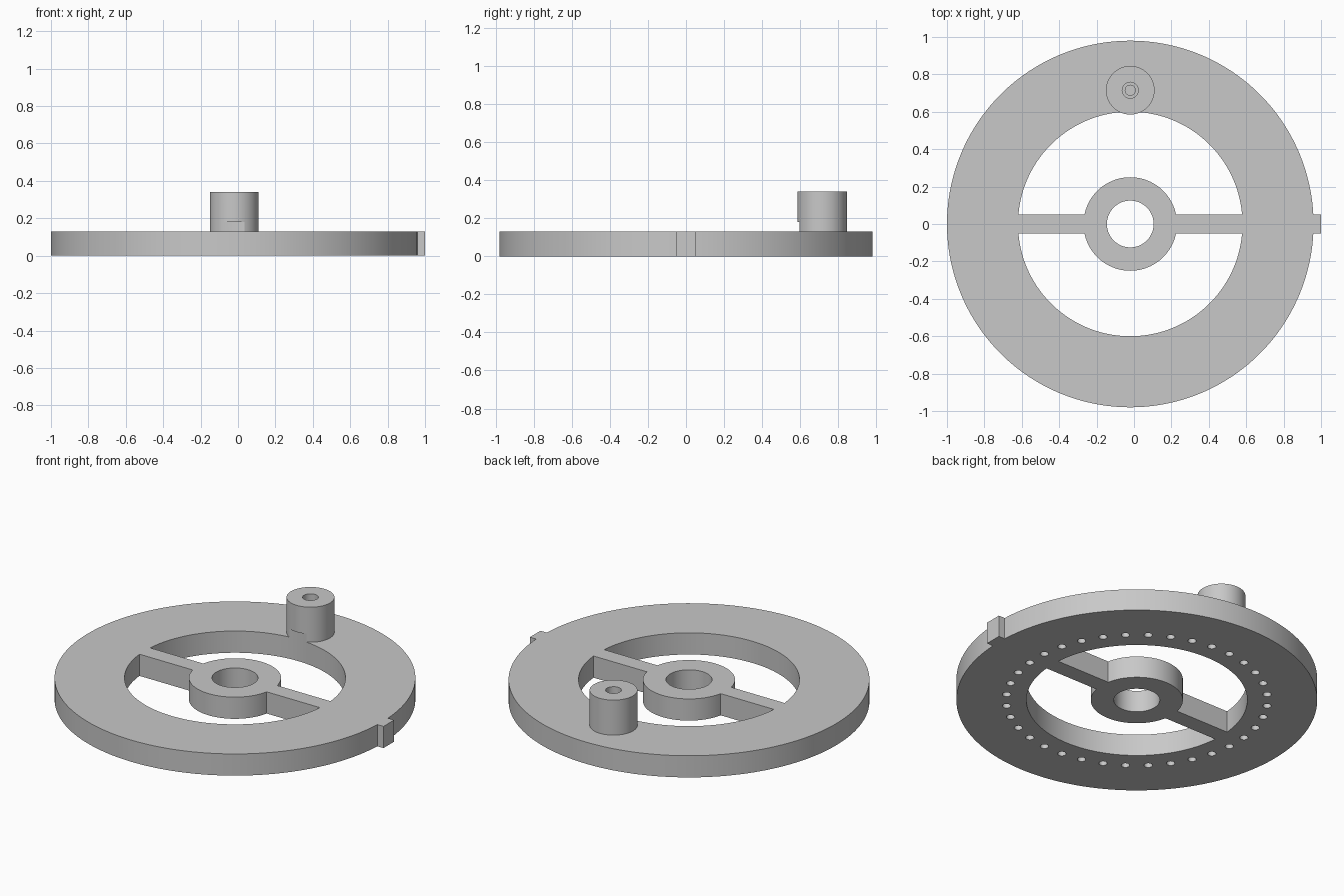
import bpy, bmesh, math

if "Cube" in bpy.data.objects:
    bpy.data.objects.remove(bpy.data.objects["Cube"])

CX = -0.02               # wheel axis
RIM, INNER, HUB, BORE = 0.98, 0.6, 0.25, 0.125
THICK, HALF = 0.13, 0.05  # plate thickness, half width of spokes and tab
KNOB_Y, KNOB_R, KNOB_TOP = 0.715, 0.13, 0.34

grey = bpy.data.materials.new("plain grey")
grey.diffuse_color = (0.58, 0.58, 0.58, 1)
grey.use_nodes = True
grey.node_tree.nodes["Principled BSDF"].inputs["Base Color"].default_value = grey.diffuse_color


def arc(r, a0, a1, n, cx=CX, cy=0.0):
    return [(cx + r * math.cos(a0 + (a1 - a0) * i / n),
             cy + r * math.sin(a0 + (a1 - a0) * i / n)) for i in range(n + 1)]


def circle(r, n, cx=CX, cy=0.0):
    return arc(r, 0, 2 * math.pi, n, cx, cy)[:-1]


def prism(name, outlines, z0, z1):
    """Extrude closed outlines from z0 to z1 into one object."""
    bm = bmesh.new()
    for pts in outlines:
        low = [bm.verts.new((x, y, z0)) for x, y in pts]
        top = [bm.verts.new((x, y, z1)) for x, y in pts]
        bm.faces.new(low[::-1])
        bm.faces.new(top)
        for i in range(len(pts)):
            j = (i + 1) % len(pts)
            bm.faces.new((low[i], low[j], top[j], top[i]))
    bmesh.ops.recalc_face_normals(bm, faces=bm.faces)
    mesh = bpy.data.meshes.new(name)
    bm.to_mesh(mesh)
    bm.free()
    mesh.materials.append(grey)
    ob = bpy.data.objects.new(name, mesh)
    bpy.context.collection.objects.link(ob)
    return ob


def combine(target, tool, operation="DIFFERENCE"):
    """Apply a boolean and remove the tool object."""
    bpy.context.view_layer.objects.active = target
    mod = target.modifiers.new("cut", "BOOLEAN")
    mod.operation, mod.object, mod.solver = operation, tool, "EXACT"
    bpy.ops.object.modifier_apply(modifier=mod.name)
    bpy.data.objects.remove(tool)


# Rim outline with the index tab on the +x side
a = math.asin(HALF / RIM)
outline = arc(RIM, a, 2 * math.pi - a, 180) + [(1.0, -HALF), (1.0, HALF)]
wheel = prism("wheel", [outline], 0, THICK)

# Two windows that leave the hub and its spokes
ai, ah = math.asin(HALF / INNER), math.asin(HALF / HUB)
window = arc(INNER, ai, math.pi - ai, 80) + arc(HUB, math.pi - ah, ah, 48)
mirrored = [(x, -y) for x, y in reversed(window)]
combine(wheel, prism("windows", [window, mirrored], -0.1, THICK + 0.1))
combine(wheel, prism("hub_bore", [circle(BORE, 64)], -0.1, THICK + 0.1))

# Crank knob, trimmed low down where it overhangs the rim opening
knob = prism("knob", [circle(KNOB_R, 72, CX, KNOB_Y)], THICK - 0.03, KNOB_TOP)
combine(knob, prism("clearance", [circle(INNER, 164)], 0, 0.18))
combine(wheel, knob, "UNION")

# Stepped blind hole in the knob
combine(wheel, prism("wide_hole", [circle(0.043, 32, CX, KNOB_Y)], 0.16, 0.5))
combine(wheel, prism("narrow_hole", [circle(0.027, 32, CX, KNOB_Y)], 0.07, 0.2))

# Ring of blind index holes in the underside
ring = []
for k in range(36):
    t = math.radians(5 + 10 * k)
    ring.append(circle(0.023, 20, CX + 0.71 * math.cos(t), 0.71 * math.sin(t)))
combine(wheel, prism("index_holes", ring, -0.1, 0.065))

# Smooth curved walls, sharp rims
bpy.ops.object.select_all(action="DESELECT")
wheel.select_set(True)
bpy.context.view_layer.objects.active = wheel
bpy.ops.object.shade_smooth_by_angle(angle=math.radians(30))
